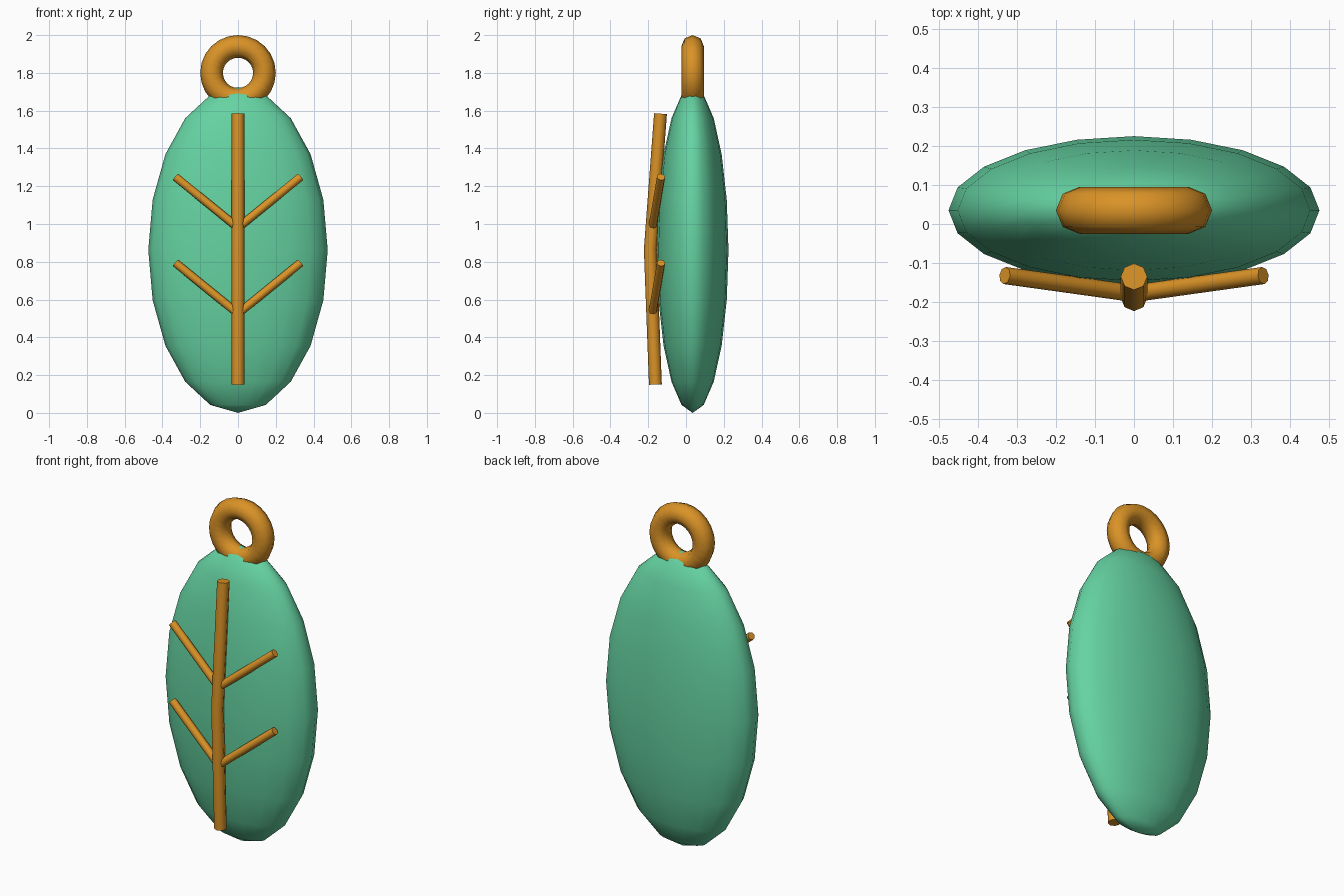
import bpy, math

if "Cube" in bpy.data.objects:
    bpy.data.objects.remove(bpy.data.objects["Cube"])


def material(name, rgb):
    m = bpy.data.materials.new(name)
    m.diffuse_color = (*rgb, 1)
    m.use_nodes = True
    m.node_tree.nodes["Principled BSDF"].inputs["Base Color"].default_value = m.diffuse_color
    return m


GREEN = material("jade green", (0.13, 0.65, 0.36))
GOLD = material("warm gold", (0.70, 0.29, 0.02))
DEPTH_Y = 0.035  # centre plane of leaf and ring


def finish(name, mat, angle=50):
    ob = bpy.context.object
    ob.name = name
    ob.data.materials.clear()
    ob.data.materials.append(mat)
    bpy.ops.object.shade_smooth_by_angle(angle=math.radians(angle))
    return ob


def tube(name, points, radius):
    """Eight-sided capped rod along a path."""
    cu = bpy.data.curves.new(name, 'CURVE')
    cu.dimensions = '3D'
    cu.bevel_depth = radius
    cu.bevel_resolution = 2
    cu.use_fill_caps = True
    sp = cu.splines.new('POLY')
    sp.points.add(len(points) - 1)
    for p, co in zip(sp.points, points):
        p.co = (*co, 1)
    ob = bpy.data.objects.new(name, cu)
    bpy.context.collection.objects.link(ob)
    bpy.ops.object.select_all(action='DESELECT')
    ob.select_set(True)
    bpy.context.view_layer.objects.active = ob
    bpy.ops.object.convert(target='MESH')
    return finish(name, GOLD)


# Leaf body: flattened sphere
bpy.ops.mesh.primitive_uv_sphere_add(segments=20, ring_count=10, radius=1,
                                     location=(0, DEPTH_Y, 0.8625))
bpy.context.object.scale = (0.475, 0.19, 0.8625)
bpy.ops.object.transform_apply(location=False, rotation=False, scale=True)
finish("leaf_body", GREEN, 80)

# Hanging ring
bpy.ops.mesh.primitive_torus_add(major_segments=24, minor_segments=8,
                                 major_radius=0.14, minor_radius=0.06,
                                 location=(0, DEPTH_Y, 1.8),
                                 rotation=(math.pi / 2, 0, 0))
finish("hanging_ring", GOLD)

# Midrib, bowed over the front of the leaf
tube("midrib", [(0, -0.162, 0.15), (0, -0.189, 0.865), (0, -0.135, 1.584)], 0.034)

# Paired side veins
for level, z in (("lower", 0.525), ("upper", 0.98)):
    for side, s in (("left", -1), ("right", 1)):
        tube(f"{level}_{side}_vein",
             [(0, -0.178, z), (s * 0.331, -0.132, z + 0.269)], 0.022)
